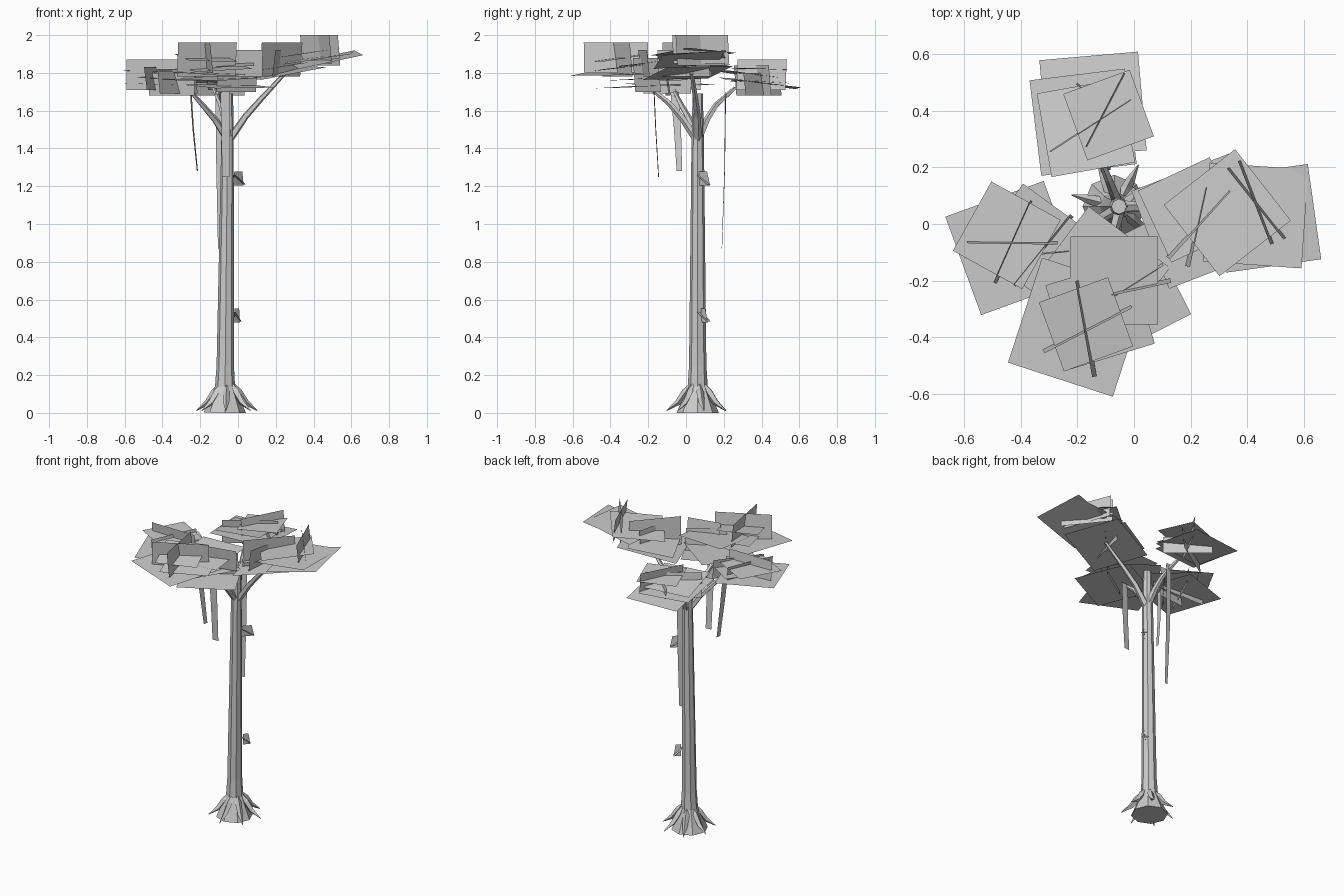
import bpy
import bmesh
import random
from math import sin, cos, pi, radians
from mathutils import Vector, Matrix

random.seed(4)
default = bpy.data.objects.get("Cube")
if default:
    bpy.data.objects.remove(default, do_unlink=True)

GREY = (0.6, 0.6, 0.6, 1.0)
grey = bpy.data.materials.new("plain grey")
grey.use_nodes = True
grey.diffuse_color = GREY
grey.node_tree.nodes["Principled BSDF"].inputs["Base Color"].default_value = GREY

TRUNK = Vector((-0.06, 0.062, 0))


def finish(bm, name):
    """Turn a bmesh into a named, coloured object."""
    mesh = bpy.data.meshes.new(name)
    bm.to_mesh(mesh)
    bm.free()
    mesh.materials.append(grey)
    obj = bpy.data.objects.new(name, mesh)
    bpy.context.collection.objects.link(obj)
    return obj


def tube(name, points, radii, sides):
    """Faceted tapering tube through the points."""
    bm = bmesh.new()
    points = [Vector(p) for p in points]
    rings = []
    for i, (point, radius) in enumerate(zip(points, radii)):
        along = points[min(i + 1, len(points) - 1)] - points[max(i - 1, 0)]
        turn = along.to_track_quat('Z', 'Y')
        ring = []
        for k in range(sides):
            angle = 2 * pi * k / sides
            offset = Vector((cos(angle), sin(angle), 0)) * radius
            ring.append(bm.verts.new(point + turn @ offset))
        rings.append(ring)
    for low, high in zip(rings, rings[1:]):
        for k in range(sides):
            n = (k + 1) % sides
            bm.faces.new((low[k], low[n], high[n], high[k]))
    bm.faces.new(rings[0][::-1])
    bm.faces.new(rings[-1])
    return finish(bm, name)


def strip(name, points, across, widths):
    """Flat ribbon following the points, widened along one direction."""
    bm = bmesh.new()
    across = Vector(across).normalized()
    pairs = []
    for point, width in zip(points, widths):
        half = across * width / 2
        pairs.append([bm.verts.new(Vector(point) + s * half) for s in (-1, 1)])
    for a, b in zip(pairs, pairs[1:]):
        bm.faces.new((a[0], a[1], b[1], b[0]))
    return finish(bm, name)


def leaf_pad(name, x, y, z, size, turn, slope):
    """Nearly level square leaf sheet; slope is the rise along x and y."""
    bm = bmesh.new()
    bmesh.ops.create_grid(bm, x_segments=1, y_segments=1, size=size / 2,
                          matrix=Matrix.Rotation(radians(turn), 4, 'Z'))
    rise_x = slope[0] + random.uniform(-0.06, 0.06)
    rise_y = slope[1] + random.uniform(-0.06, 0.06)
    for v in bm.verts:
        v.co.z = rise_x * v.co.x + rise_y * v.co.y
        v.co += Vector((x, y, z))
    finish(bm, name)


def leaf_card(name, start, end, low, high, lean=0.008):
    """Upright leaf sheet standing between two ground points."""
    a, b = Vector((*start, 0)), Vector((*end, 0))
    side = (b - a).cross(Vector((0, 0, 1))).normalized() * lean
    middle = (a + b) / 2
    strip(name, [middle - side + Vector((0, 0, low)),
                 middle + side + Vector((0, 0, high))],
          b - a, [(b - a).length] * 2)


# Trunk with flared foot
trunk_profile = [(0, 0.112), (0.14, 0.053), (0.25, 0.046), (0.6, 0.042),
                 (1.25, 0.035), (1.45, 0.033), (1.69, 0.027)]
tube("trunk", [TRUNK + Vector((0.01 * z - 0.01, 0, z)) for z, r in trunk_profile],
     [r for z, r in trunk_profile], 8)

# Claw roots around the foot
for i in range(7):
    out = Vector((cos(2 * pi * i / 7 + 0.2), sin(2 * pi * i / 7 + 0.2), 0))
    claw = [(0.04, 0.15), (0.065, 0.11), (0.105, 0.055), (0.165, 0.012)]
    tube("root", [TRUNK + out * r + Vector((0, 0, z)) for r, z in claw],
         [0.006, 0.02, 0.016, 0.002], 4)

# Branches to the four crowns
fork = TRUNK + Vector((0.01, 0, 1.44))
branches = {
    "left": [(0.04, 0.06, 1.57), (0.12, 0.05, 1.66), (0.25, 0.03, 1.8)],
    "right": [(-0.12, 0.02, 1.55), (-0.18, -0.02, 1.62), (-0.25, -0.06, 1.7)],
    "front": [(-0.07, -0.02, 1.56), (-0.08, -0.09, 1.64), (-0.1, -0.2, 1.73)],
    "back": [(-0.07, 0.11, 1.55), (-0.09, 0.16, 1.63), (-0.13, 0.26, 1.72)],
}
for side, path in branches.items():
    tube(side + "_branch", [fork, *path], [0.022, 0.018, 0.015, 0.01], 5)

# Hanging vines
strip("right_vine", [(-0.25, -0.06, 1.7), (-0.237, -0.045, 1.5), (-0.215, -0.035, 1.28)],
      (0.2, 1, 0), [0.045, 0.038, 0.03])
strip("front_vine", [(-0.07, -0.17, 1.72), (-0.065, -0.16, 1.5), (-0.065, -0.145, 1.25)],
      (1, 0.1, 0), [0.05, 0.045, 0.04])
strip("back_vine", [(-0.1, 0.21, 1.7), (-0.098, 0.205, 1.3), (-0.095, 0.19, 0.87)],
      (1, 0.1, 0), [0.04, 0.034, 0.022])

# Bark shelves on the trunk
for z, reach in ((1.24, 0.05), (0.515, 0.028)):
    strip("bark_shelf", [(reach / 3 - 0.015, 0.09, z + 0.037), (reach / 3 - 0.015, 0.1, z - 0.037)],
          (1, 1, 0), [reach * 1.2, reach * 1.6])
    strip("bark_shelf", [(-0.03, 0.07, z + 0.02), (reach - 0.02, 0.12, z - 0.03)],
          (1, -1, 0), [0.04, 0.03])

# Right crown
flat = (0.0, 0.05)
leaf_pad("right_leaves", x=-0.43, y=-0.085, z=1.74, size=0.37, turn=20, slope=flat)
leaf_pad("right_leaves", x=-0.45, y=-0.04, z=1.81, size=0.28, turn=-29, slope=flat)
leaf_pad("right_leaves", x=-0.36, y=-0.06, z=1.77, size=0.29, turn=-36, slope=flat)
leaf_card("right_card", start=(-0.36, 0.08), end=(-0.49, -0.21), low=1.71, high=1.83)
leaf_card("right_card", start=(-0.59, -0.06), end=(-0.27, -0.065), low=1.71, high=1.87)
leaf_card("right_card", start=(-0.47, -0.115), end=(-0.23, -0.09), low=1.68, high=1.8)
leaf_card("right_card", start=(-0.22, 0.03), end=(-0.42, -0.22), low=1.69, high=1.82)

# Front crown
flat = (-0.02, 0.08)
leaf_pad("front_leaves", x=-0.07, y=-0.2, z=1.85, size=0.31, turn=0, slope=flat)
leaf_pad("front_leaves", x=-0.125, y=-0.19, z=1.77, size=0.36, turn=-37, slope=flat)
leaf_pad("front_leaves", x=-0.04, y=-0.24, z=1.73, size=0.36, turn=27, slope=flat)
leaf_pad("front_leaves", x=-0.2, y=-0.365, z=1.8, size=0.39, turn=-18, slope=flat)
leaf_pad("front_leaves", x=-0.17, y=-0.355, z=1.88, size=0.26, turn=20, slope=flat)
leaf_pad("front_leaves", x=-0.12, y=-0.32, z=1.83, size=0.31, turn=17, slope=flat)
leaf_card("front_card", start=(-0.2, -0.2), end=(-0.14, -0.54), low=1.8, high=1.96)
leaf_card("front_card", start=(-0.32, -0.45), end=(-0.01, -0.29), low=1.78, high=1.96)
leaf_card("front_card", start=(-0.11, -0.275), end=(0.1, -0.14), low=1.7, high=1.88)
leaf_card("front_card", start=(-0.08, -0.245), end=(0.13, -0.2), low=1.78, high=1.92)

# Back crown
flat = (0.0, -0.08)
leaf_pad("back_leaves", x=-0.145, y=0.42, z=1.74, size=0.35, turn=5, slope=flat)
leaf_pad("back_leaves", x=-0.18, y=0.36, z=1.76, size=0.34, turn=7, slope=flat)
leaf_pad("back_leaves", x=-0.09, y=0.385, z=1.82, size=0.25, turn=20, slope=flat)
leaf_pad("back_leaves", x=-0.17, y=0.34, z=1.79, size=0.3, turn=10, slope=flat)
leaf_card("back_card", start=(-0.03, 0.53), end=(-0.165, 0.27), low=1.71, high=1.87)
leaf_card("back_card", start=(-0.3, 0.26), end=(-0.015, 0.445), low=1.68, high=1.84)
leaf_card("back_card", start=(-0.2, 0.5), end=(0.03, 0.31), low=1.68, high=1.8)

# Left crown, rising outwards
flat = (0.15, 0.06)
leaf_pad("left_leaves", x=0.23, y=0.01, z=1.8, size=0.37, turn=21, slope=flat)
leaf_pad("left_leaves", x=0.2, y=0.05, z=1.83, size=0.28, turn=25, slope=flat)
leaf_pad("left_leaves", x=0.33, y=0.04, z=1.9, size=0.32, turn=38, slope=flat)
leaf_pad("left_leaves", x=0.47, y=0.02, z=1.87, size=0.34, turn=8, slope=flat)
leaf_pad("left_leaves", x=0.43, y=0.03, z=1.88, size=0.35, turn=-4, slope=flat)
leaf_card("left_card", start=(0.335, 0.2), end=(0.535, -0.05), low=1.84, high=2)
leaf_card("left_card", start=(0.375, 0.225), end=(0.49, -0.07), low=1.85, high=2)
leaf_card("left_card", start=(0.12, -0.12), end=(0.335, 0.12), low=1.78, high=1.96)
leaf_card("left_card", start=(0.19, -0.15), end=(0.25, 0.13), low=1.78, high=1.92)
